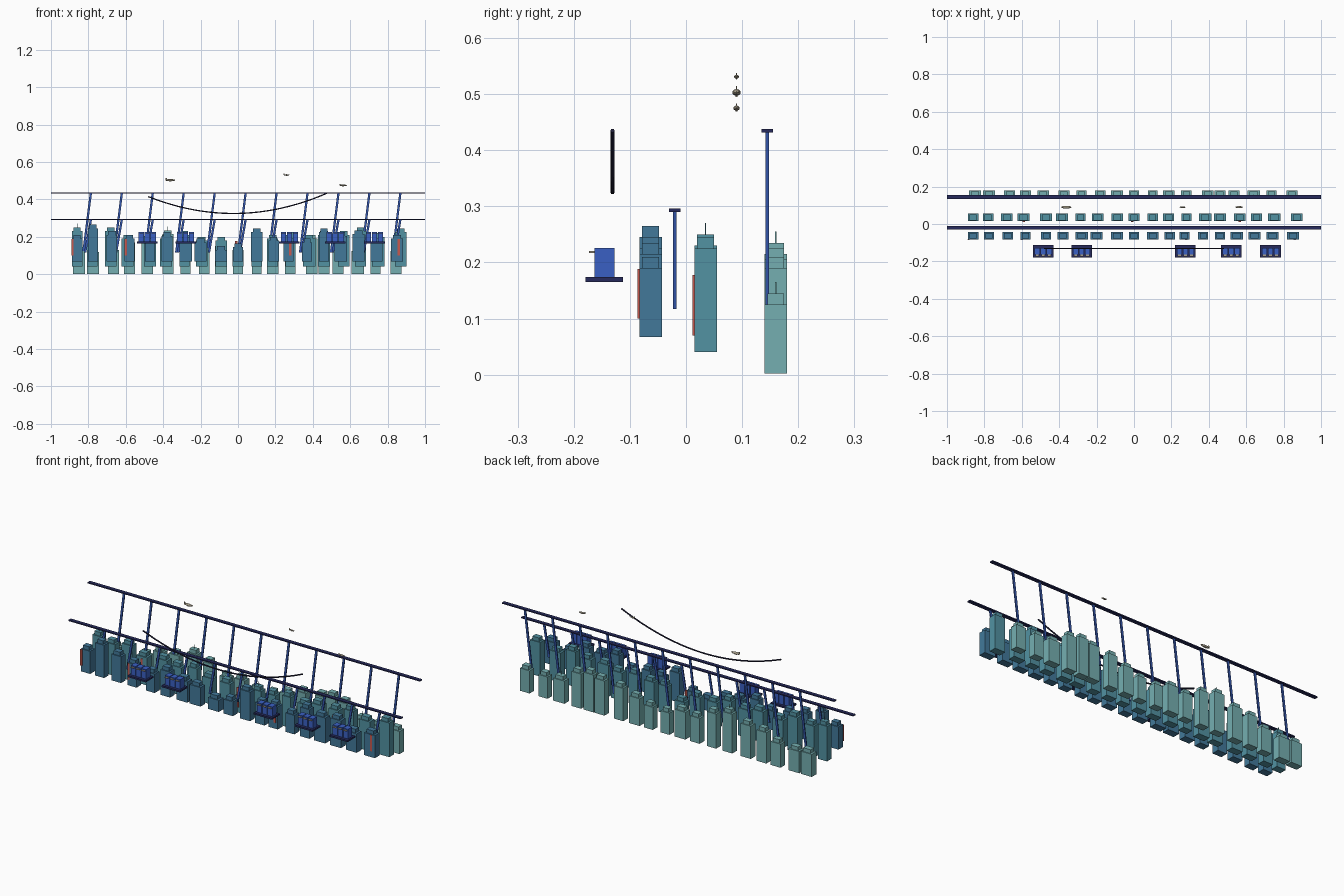
import bpy, bmesh, math, random
from mathutils import Matrix, Vector

if "Cube" in bpy.data.objects:
    bpy.data.objects.remove(bpy.data.objects["Cube"])

random.seed(4)


def mat(name, hexcol):
    def lin(c):
        c /= 255
        return c / 12.92 if c <= 0.04045 else ((c + 0.055) / 1.055) ** 2.4
    m = bpy.data.materials.new(name)
    m.diffuse_color = (*[lin(int(hexcol[i:i + 2], 16)) for i in (0, 2, 4)], 1)
    m.use_nodes = True
    m.node_tree.nodes["Principled BSDF"].inputs["Base Color"].default_value = m.diffuse_color
    return m


NAVY = mat("navy", "262a5c")
BLUE = mat("blue", "3558b0")
BRIGHT = mat("bright_blue", "3a60c4")
RED = mat("sign_red", "c8584e")
TAN = mat("tan", "a39b88")
DARK = mat("dark_cable", "20203c")


def add_box(bm, x0, x1, y0, y1, z0, z1, lean=0.0):
    """Axis-aligned box; lean shifts the top along x."""
    vs = bmesh.ops.create_cube(bm, size=1)["verts"]
    for v in vs:
        top = v.co.z > 0
        v.co = Vector((x1 if v.co.x > 0 else x0,
                       y1 if v.co.y > 0 else y0,
                       z1 if top else z0))
        if top:
            v.co.x += lean


def finish(bm, name, material):
    me = bpy.data.meshes.new(name)
    bm.to_mesh(me)
    bm.free()
    ob = bpy.data.objects.new(name, me)
    bpy.context.collection.objects.link(ob)
    me.materials.append(material)
    return ob


# Three rows of stepped buildings: name, colour, y centre, base z, centres, tops, antennas
front_x = [-.86, -.775, -.675, -.58, -.47, -.38, -.28, -.2, -.09, .0, .1, .19, .27, .37, .46, .55, .645, .74, .85]
mid_x = [-.86, -.78, -.68, -.59, -.47, -.385, -.285, -.195, -.09, .0, .1, .185, .28, .38, .46, .565, .655, .75, .87]
back_x = [-.85, -.775, -.665, -.58, -.485, -.375, -.28, -.18, -.09, .0, .1, .185, .28, .395, .46, .535, .64, .735, .845]
rows = [
    ("front", "42799a", -.063, .067, front_x,
     [.21, .265, .23, .21, .19, .225, .20, .19, .15, .165, .245, .20, .21, .19, .245, .225, .235, .19, .21], []),
    ("middle", "5292a2", .035, .04, mid_x,
     [.25, .23, .25, .21, .225, .21, .23, .20, .20, .15, .21, .21, .225, .21, .23, .23, .25, .22, .245], [0, 10]),
    ("back", "75afb1", .16, .002, back_x,
     [.145, .14, .15, .19, .20, .235, .21, .16, .17, .14, .145, .17, .20, .21, .225, .21, .145, .14, .145], [5, 16]),
]
for name, col, yc, z0, xs, tops, masts in rows:
    bm = bmesh.new()
    for i, (x, top) in enumerate(zip(xs, tops)):
        w = random.uniform(.026, .034)
        roof = top - .02
        add_box(bm, x - w, x + w, yc - .02, yc + .02, z0, roof)
        add_box(bm, x - w * .66, x + w * .66, yc - .015, yc + .015, roof, top)
        if i in masts:
            add_box(bm, x - .001, x + .001, yc - .001, yc + .001, top, top + .02)
    finish(bm, name + "_buildings", mat(name + "_building", col))

# Hanging red signs on some facades
bm = bmesh.new()
for x in (-.885, -.6, .28, .86):
    add_box(bm, x - .006, x + .006, -.086, -.083, .10, .188)
for x in (-.59, -.01, .565):
    add_box(bm, x - .006, x + .006, .012, .015, .07, .178)
finish(bm, "signs", RED)

# Two elevated tracks on leaning pylons
for name, y, z in (("front", -.02, .293), ("back", .145, .435)):
    bm = bmesh.new()
    add_box(bm, -1, 1, y - .01, y + .01, z - .003, z + .003)
    finish(bm, name + "_track", NAVY)
    bm = bmesh.new()
    lean = (z - .117) * .125 if name == "back" else .03
    for i in range(11):
        x = -.787 + i * .1655
        add_box(bm, x - lean - .006, x - lean + .006, y - .003, y + .003,
                .117, z - .003, lean)
    finish(bm, name + "_pylons", BLUE)

# Market stalls: platform, three blocks, small awning
for i, x in enumerate((-.485, -.28, .275, .52, .73)):
    bm = bmesh.new()
    add_box(bm, x - .055, x + .055, -.179, -.112, .165, .174)
    finish(bm, f"stall_platform_{i + 1}", NAVY)
    bm = bmesh.new()
    for k in (-1, 0, 1):
        c = x + k * .032
        add_box(bm, c - .014, c + .014, -.163, -.127, .174, .226)
    finish(bm, f"stall_blocks_{i + 1}", BRIGHT)
    bm = bmesh.new()
    for k in (-1, 0, 1):
        c = x + k * .032
        add_box(bm, c - .01, c + .01, -.173, -.157, .217, .220)
    finish(bm, f"stall_awning_{i + 1}", TAN)

# Sagging cable
cu = bpy.data.curves.new("cable", "CURVE")
cu.dimensions = "3D"
cu.bevel_depth = .0038
cu.bevel_resolution = 1
cu.use_fill_caps = True
sp = cu.splines.new("POLY")
N = 24
sp.points.add(N)
for i, p in enumerate(sp.points):
    t = i / N
    x = -.48 + .96 * t
    p.co = (x, -.131, .415 * (1 - t) + .435 * t - .40 * t * (1 - t), 1)
cable = bpy.data.objects.new("sagging_cable", cu)
cu.materials.append(DARK)
bpy.context.collection.objects.link(cable)

# Small airships with a fin and gondola
for i, (x, z, s) in enumerate(((-.362, .503, 1.0), (.26, .531, .6), (.562, .475, .75))):
    bm = bmesh.new()
    bmesh.ops.create_uvsphere(bm, u_segments=16, v_segments=8, radius=1,
                              matrix=Matrix.Translation((x, .09, z)) @
                              Matrix.Diagonal((.027 * s, .0075 * s, .006 * s, 1)))
    add_box(bm, x - .026 * s, x - .018 * s, .0895, .0905, z, z + .011 * s)
    add_box(bm, x - .007 * s, x + .007 * s, .09 - .002 * s, .09 + .002 * s, z - .008 * s, z - .004 * s)
    finish(bm, f"airship_{i + 1}", TAN)
